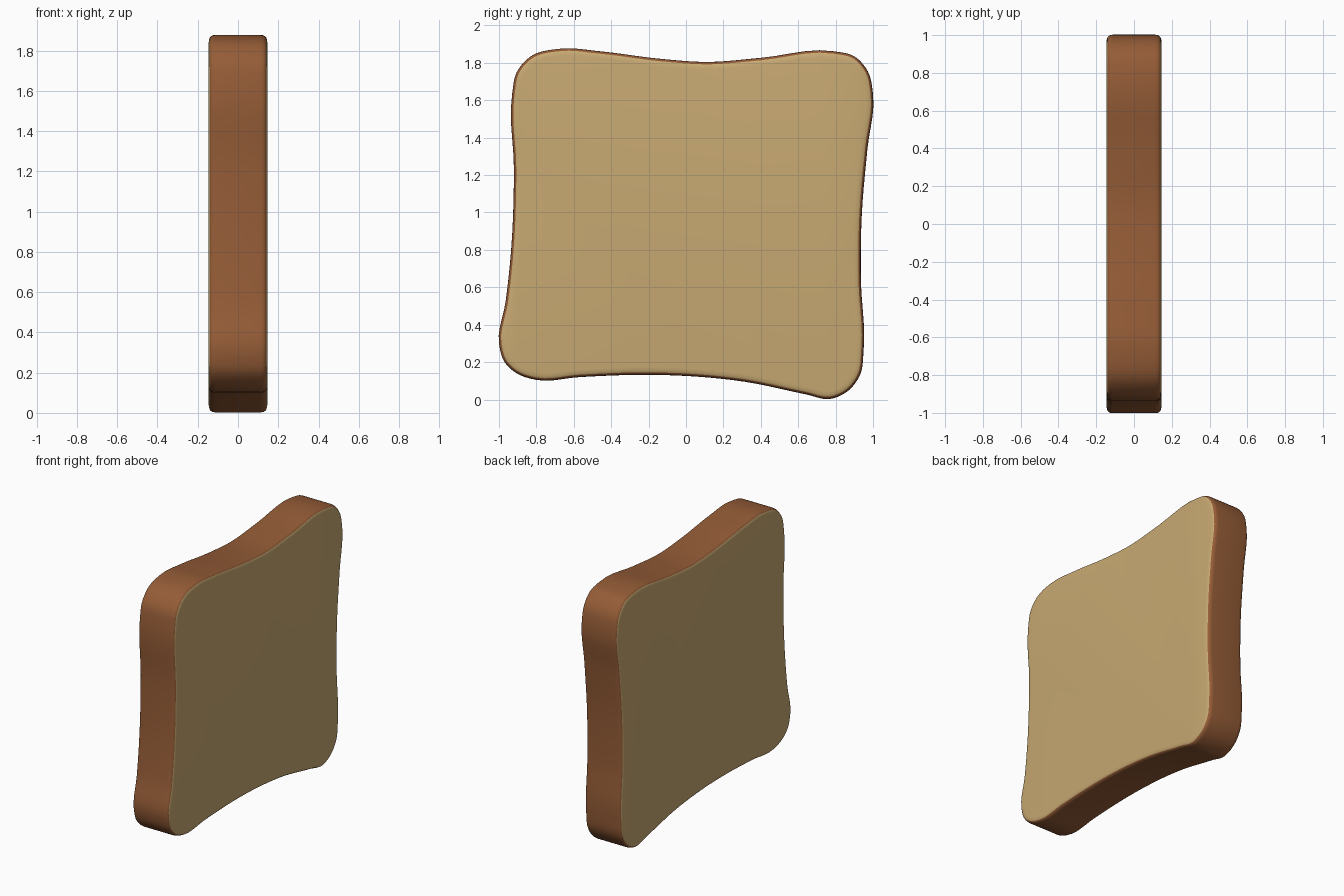
import bpy, bmesh
from mathutils import Vector

if "Cube" in bpy.data.objects:
    bpy.data.objects.remove(bpy.data.objects["Cube"])


def material(name, rgb):
    m = bpy.data.materials.new(name)
    m.diffuse_color = (*rgb, 1)
    m.use_nodes = True
    m.node_tree.nodes["Principled BSDF"].inputs["Base Color"].default_value = m.diffuse_color
    return m


# Slice outline (y, z), clockwise seen from +x
OUTLINE = [(-1, .30), (-.965, .52), (-.935, .80), (-.92, 1.23), (-.93, 1.63),
           (-.905, 1.75), (-.83, 1.835), (-.67, 1.876), (-.46, 1.862),
           (-.14, 1.822), (.12, 1.805), (.40, 1.827), (.79, 1.862),
           (.90, 1.835), (.972, 1.755), (1, 1.63), (.97, 1.34), (.94, .99),
           (.935, .64), (.95, .27), (.93, .13), (.865, .045), (.77, .003),
           (.64, .028), (.315, .095), (.02, .125), (-.25, .132), (-.57, .12),
           (-.80, .105), (-.905, .14), (-.97, .20)]
STEPS = 5

# Smooth closed curve through the points, knots spaced by chord length
P = [Vector(p) for p in OUTLINE]
n = len(P)


def slope(i):
    a, b, c = P[i - 1], P[i], P[(i + 1) % n]
    d0, d1 = (b - a).length, (c - b).length
    return ((b - a) / d0 * d1 + (c - b) / d1 * d0) / (d0 + d1)


loop = []
for i in range(n):
    j = (i + 1) % n
    d = (P[j] - P[i]).length
    m0, m1 = slope(i) * d, slope(j) * d
    for s in range(STEPS):
        t = s / STEPS
        loop.append(P[i] * (2*t**3 - 3*t**2 + 1) + m0 * (t**3 - 2*t**2 + t)
                    + P[j] * (3*t**2 - 2*t**3) + m1 * (t**3 - t**2))
N = len(loop)
normals = []
for i in range(N):
    t = (loop[(i + 1) % N] - loop[i - 1]).normalized()
    normals.append(Vector((t.y, -t.x)))  # points inward

# Rim cross-section: (x, inset from outline)
half = [(.112, 0), (.126, .002), (.135, .007), (.140, .013), (.144, .024),
        (.146, .04)]
section = [(-x, d) for x, d in reversed(half)] + half

bm = bmesh.new()
rings = []
for x, d in section:
    rings.append([bm.verts.new((x, *(p + k * d))) for p, k in zip(loop, normals)])
for r, (a, b) in enumerate(zip(rings, rings[1:])):
    xm = abs(section[r][0] + section[r + 1][0]) / 2
    for i in range(N):
        f = bm.faces.new((a[i], a[(i + 1) % N], b[(i + 1) % N], b[i]))
        f.material_index = 1 if xm > .138 else 0
# Flat crumb faces
for ring in (rings[0], rings[-1]):
    bm.faces.new(ring).material_index = 1
bmesh.ops.recalc_face_normals(bm, faces=bm.faces)

mesh = bpy.data.meshes.new("bread_slice")
bm.to_mesh(mesh)
bm.free()
mesh.materials.append(material("crust brown", (.30, .108, .038)))
mesh.materials.append(material("crumb tan", (.58, .40, .17)))
bread = bpy.data.objects.new("bread_slice", mesh)
bpy.context.collection.objects.link(bread)
for f in mesh.polygons:
    f.use_smooth = True
